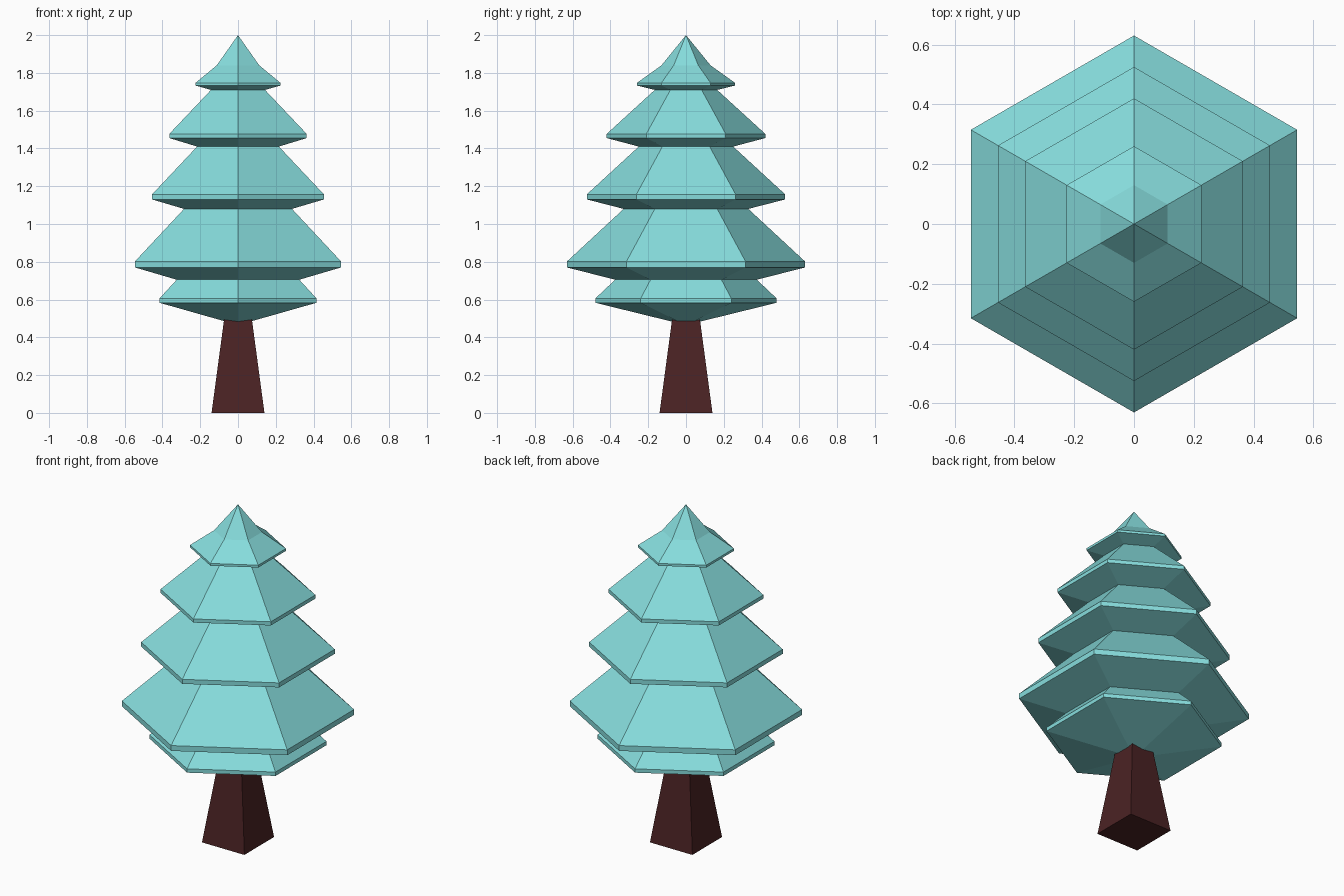
import bpy
import bmesh
from math import pi, sin, cos

default = bpy.data.objects.get("Cube")
if default:
    bpy.data.objects.remove(default, do_unlink=True)


def make_material(name, color):
    mat = bpy.data.materials.new(name)
    mat.use_nodes = True
    mat.diffuse_color = color
    mat.node_tree.nodes["Principled BSDF"].inputs["Base Color"].default_value = color
    return mat


def make_stack(name, profile, sides, turn, mat):
    """Stack regular polygon rings (radius, height); a zero radius makes a tip."""
    bm = bmesh.new()
    rings = []
    for radius, z in profile:
        count = sides if radius else 1
        rings.append([bm.verts.new((radius * cos(turn + 2 * pi * i / sides),
                                    radius * sin(turn + 2 * pi * i / sides), z))
                      for i in range(count)])
    for low, high in zip(rings, rings[1:]):
        for i in range(sides):
            j = (i + 1) % sides
            corners = [low[i % len(low)], low[j % len(low)],
                       high[j % len(high)], high[i % len(high)]]
            bm.faces.new(list(dict.fromkeys(corners)))
    # Close open ends
    for ring in (rings[0], rings[-1]):
        if len(ring) > 1:
            bm.faces.new(ring)
    bmesh.ops.recalc_face_normals(bm, faces=bm.faces)
    mesh = bpy.data.meshes.new(name)
    bm.to_mesh(mesh)
    bm.free()
    mesh.materials.append(mat)
    obj = bpy.data.objects.new(name, mesh)
    bpy.context.collection.objects.link(obj)
    return obj


needles = make_material("frosty teal", (0.24, 0.72, 0.72, 1))
bark = make_material("dark red brown", (0.07, 0.016, 0.017, 1))

# Tapered square trunk
root2 = 2 ** 0.5
make_stack("trunk", [(0.14 * root2, 0), (0.073 * root2, 0.5)], 4, pi / 4, bark)

# Foliage: each tier has a sloped underside, a thin rim and a roof
foliage = [
    (0, 0.465),
    (0.48, 0.583), (0.48, 0.606), (0.375, 0.705),
    (0.63, 0.77), (0.63, 0.802), (0.33, 1.08),
    (0.525, 1.13), (0.525, 1.157), (0.25, 1.41),
    (0.42, 1.455), (0.42, 1.477), (0.165, 1.71),
    (0.26, 1.733), (0.26, 1.747), (0.13, 1.84),
    (0, 2.0),
]
make_stack("foliage", foliage, 6, pi / 2, needles)
